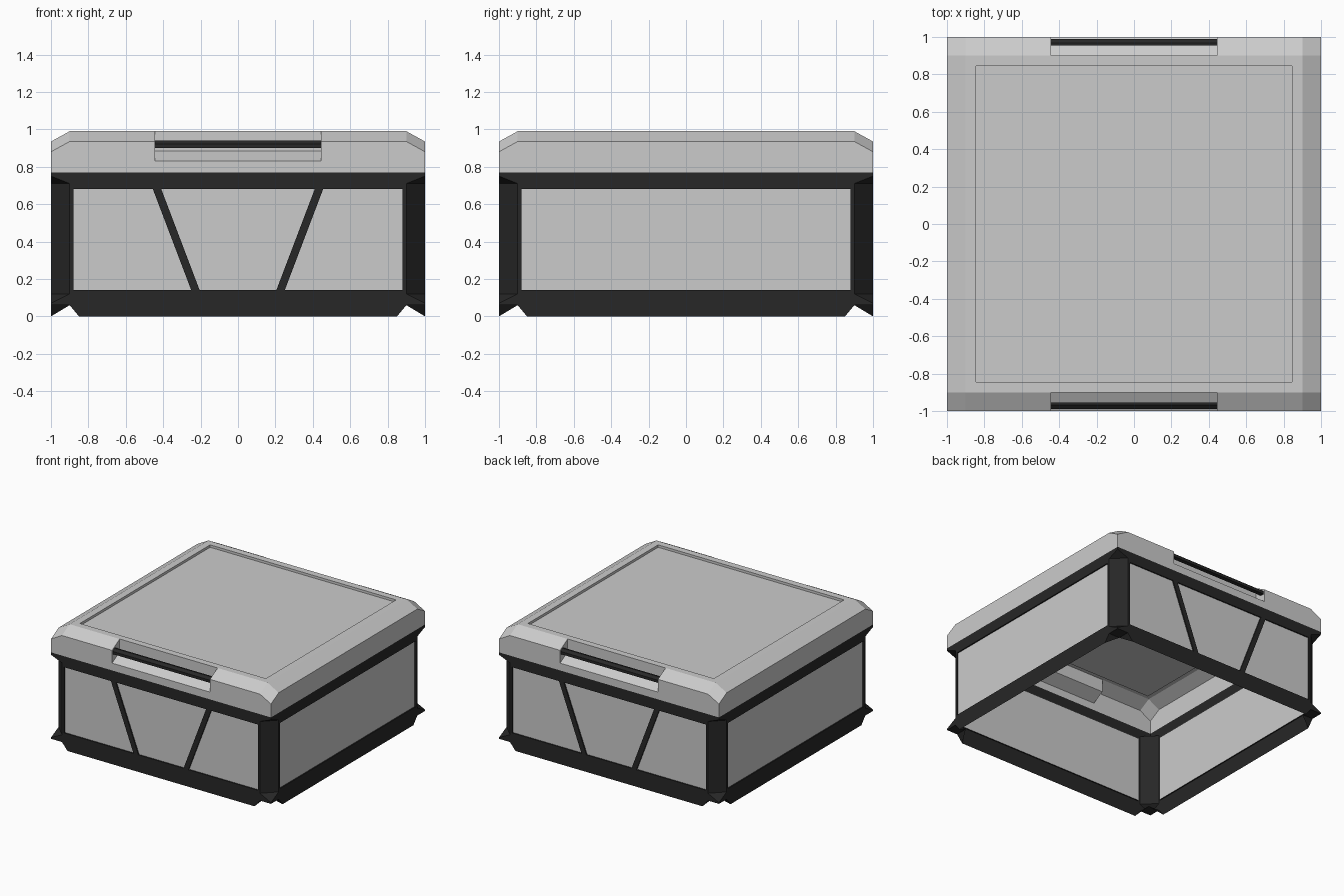
import bpy, bmesh

if "Cube" in bpy.data.objects:
    bpy.data.objects.remove(bpy.data.objects["Cube"])

DARK = bpy.data.materials.new("dark_frame")
DARK.diffuse_color = (0.02, 0.02, 0.02, 1)
DARK.use_nodes = True
DARK.node_tree.nodes["Principled BSDF"].inputs["Base Color"].default_value = DARK.diffuse_color

BASE, EDGE, TOP, TIP = 0.77, 0.935, 0.99, 0.88   # lid heights
P = 0.445                                        # half width of grip pocket
R = 0.845                                        # half width of top recess
W, Z0, Z1 = 0.88, 0.14, 0.68                     # side window


def strip(*rows):
    """Quads between consecutive rows of points."""
    out = []
    for a, b in zip(rows, rows[1:]):
        out += [[a[i], b[i], b[i + 1], a[i + 1]] for i in range(len(a) - 1)]
    return out


def front(points, y=-1):
    return [(x, y, z) for x, z in points]


def mirrored(faces, swap=False):
    """Repeat faces in all four quadrants, optionally across the diagonal too."""
    if swap:
        faces = faces + [[(-y, -x, z) for x, y, z in f] for f in faces]
    return [[(x * sx, y * sy, z) for x, y, z in f]
            for f in faces for sx in (1, -1) for sy in (1, -1)]


def build(name, faces, mat=None):
    bm = bmesh.new()
    for f in faces:
        bm.faces.new([bm.verts.new(p) for p in f])
    bmesh.ops.remove_doubles(bm, verts=bm.verts, dist=1e-4)
    bmesh.ops.recalc_face_normals(bm, faces=bm.faces)
    # keep open shells facing away from the middle of the box
    mesh = bpy.data.meshes.new(name)
    s = sum(f.normal.dot(f.calc_center_median()) * f.calc_area() for f in bm.faces)
    if s < 0:
        bmesh.ops.reverse_faces(bm, faces=bm.faces)
    bm.to_mesh(mesh)
    bm.free()
    ob = bpy.data.objects.new(name, mesh)
    bpy.context.collection.objects.link(ob)
    if mat:
        mesh.materials.append(mat)
    return ob


# Lid: walls and bevels, with a grip pocket front and back
def wall(x):
    return [(x, -1, BASE), (x, -1, EDGE), (x, -0.9, TOP)]

def pocket(x):
    return [(x, -1, BASE), (x, -1, 0.83), (x, -0.9, 0.885), (x, -0.9, TOP)]

def side(y):
    return [(1, y, BASE), (1, y, EDGE), (0.9, y, TOP)]

corner = [(1, -1, BASE), (1, -1, TIP), (1, -0.9, EDGE)]
lid = strip(pocket(0), pocket(P))
lid += strip(wall(P), wall(0.9), corner)
lid += strip(side(-0.9), side(0))
lid.append([corner[0], (1, -0.9, BASE), corner[2], corner[1]])
lid.append([(P, -1, 0.83), (P, -1, EDGE), (P, -0.9, TOP), (P, -0.9, 0.885)])
# Lid top: rim, step down, flat panel
ring = [[(0, -a, z), (a, -a, z), (a, 0, z)]
        for a, z in ((0.9, TOP), (R, TOP), (R, TOP - 0.02))]
lid += strip(*ring)
lid.append(ring[2] + [(0, 0, TOP - 0.02)])
build("lid", mirrored(lid))

# Dark grip bars in the pockets
section = [(-0.99, 0.9), (-0.99, 0.922), (-0.968, 0.94), (-0.955, 0.94), (-0.955, 0.9)]
ends = [[(x, y, z) for y, z in section] for x in (-P, P)]
bar = strip(*[e + e[:1] for e in ends]) + ends
for name, s in (("front_grip", 1), ("back_grip", -1)):
    build(name, [[(x, y * s, z) for x, y, z in f] for f in bar], DARK)

# Frame: rails, chamfered corner posts, wedge-shaped corner tips
frame = [
    front([(0, 0), (0.85, 0), (0.9, 0.06), (0.9, 0.12), (W, Z0), (0, Z0)]),
    front([(0.9, 0.06), (1, 0.06), (1, 0.07), (0.9, 0.12)]),
    front([(0, Z1), (W, Z1), (0.9, 0.71), (1, 0.75), (1, BASE), (0, BASE)]),
    front([(W, Z0), (0.9, 0.12), (0.9, 0.71), (W, Z1)]),
]
low, high = (0.95, -0.95, 0.12), (0.95, -0.95, 0.71)
frame += [
    [(0.9, -1, 0.12), low, high, (0.9, -1, 0.71)],
    [(1, -1, 0.07), low, (0.9, -1, 0.12)],
    [(1, -1, 0.75), (0.9, -1, 0.71), high],
    [(0.9, -1, 0.06), (1, -1, 0.06), (0.9, -0.9, 0.06)],
    [(0.85, -1, 0), (0.9, -1, 0.06), (0.9, -0.9, 0.06)],
]
# Window reveals
edge = [(0, Z0), (W, Z0), (W, Z1), (0, Z1)]
frame += strip(front(edge), front(edge, -0.99))
build("frame", mirrored(frame, swap=True), DARK)

# Side panels
build("side_panels", mirrored([front(edge, -0.99)], swap=True))

# Slanted braces on front and back
brace = front([(0.205, Z0), (0.25, Z0), (0.455, Z1), (0.41, Z1)])
inner = [(x, -0.99, z) for x, y, z in brace]
build("braces", mirrored([brace] + strip(brace + brace[:1], inner + inner[:1])), DARK)
